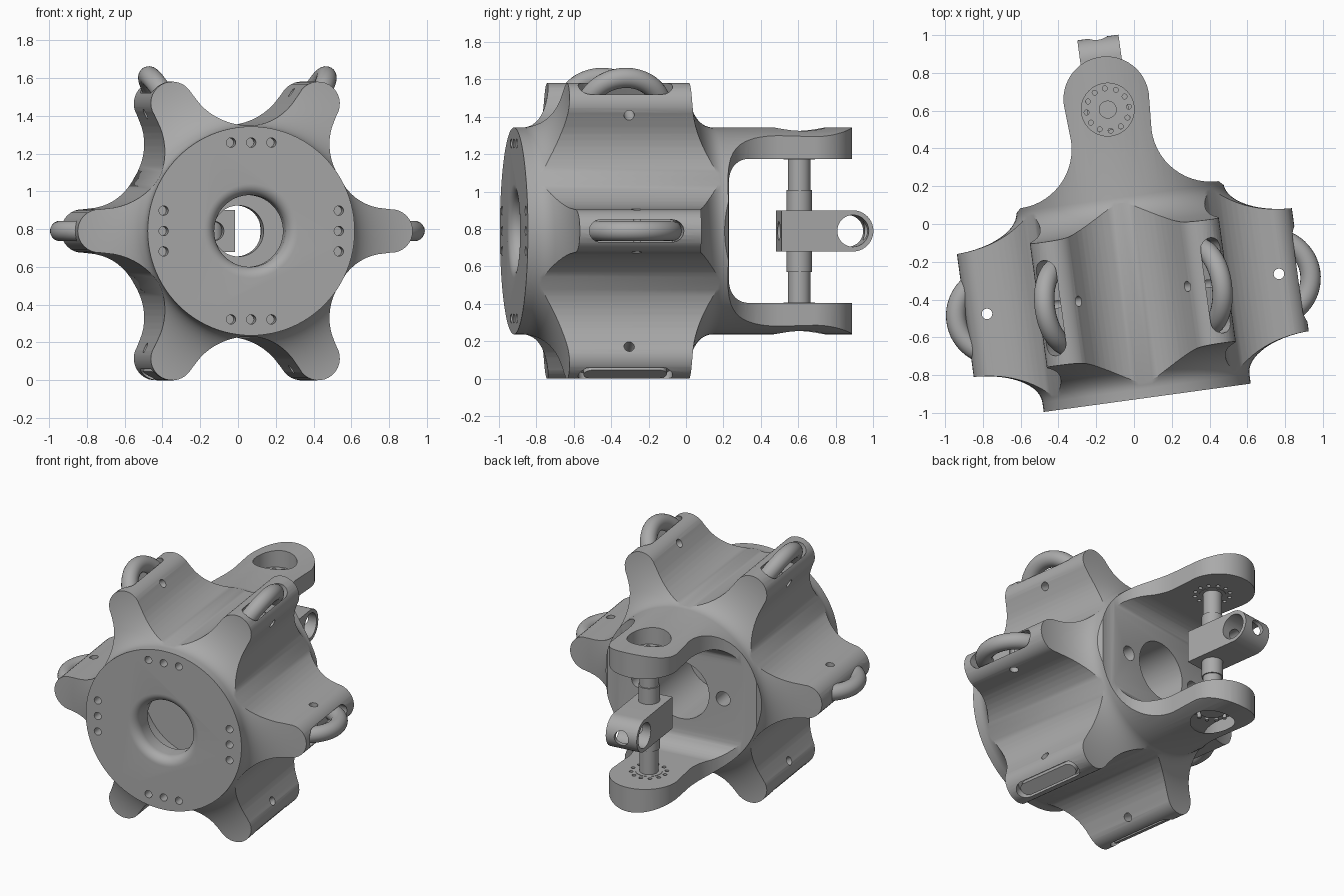
import bpy, bmesh
from math import sin, cos, pi, radians
from mathutils import Matrix, Vector

if "Cube" in bpy.data.objects:
    bpy.data.objects.remove(bpy.data.objects["Cube"], do_unlink=True)

grey = bpy.data.materials.new("Machined Grey")
grey.use_nodes = True
grey.diffuse_color = (0.4, 0.4, 0.4, 1)
grey.node_tree.nodes["Principled BSDF"].inputs["Base Color"].default_value = (0.4, 0.4, 0.4, 1)

# Hub frame: y runs along the hub axis from the front face, z is up
PLACE = Matrix.Translation((0.07, -0.92, 0.79)) @ Matrix.Rotation(radians(7.8), 4, "Z")
X, Y, Z = Vector((1, 0, 0)), Vector((0, 1, 0)), Vector((0, 0, 1))
LOBES = [i * pi / 3 for i in range(6)]
PIN_Y = 1.54


def finish(name, bm):
    bmesh.ops.recalc_face_normals(bm, faces=bm.faces)
    mesh = bpy.data.meshes.new(name)
    bm.to_mesh(mesh)
    bm.free()
    mesh.materials.append(grey)
    ob = bpy.data.objects.new(name, mesh)
    bpy.context.scene.collection.objects.link(ob)
    return ob


def prism(name, points, a, b, direction, lo, hi):
    """Extrude an outline drawn on axes a and b."""
    bm = bmesh.new()
    face = bm.faces.new([bm.verts.new(a * p + b * q + direction * lo) for p, q in points])
    new = bmesh.ops.extrude_face_region(bm, geom=[face])["geom"]
    bmesh.ops.translate(bm, vec=direction * (hi - lo),
                        verts=[v for v in new if isinstance(v, bmesh.types.BMVert)])
    return finish(name, bm)


def lathe(name, profile, n=96):
    """Turn (radius, y) points around the hub axis."""
    bm = bmesh.new()
    rings = [[bm.verts.new((r * cos(2 * pi * i / n), y, r * sin(2 * pi * i / n)))
              for i in range(n)] for r, y in profile]
    for low, high in zip(rings, rings[1:]):
        for i in range(n):
            j = (i + 1) % n
            bm.faces.new((low[i], low[j], high[j], high[i]))
    bm.faces.new(rings[0])
    bm.faces.new(rings[-1])
    return finish(name, bm)


def rods(name, items, n=24):
    """Cylinders given as (centre, direction, radius, length)."""
    bm = bmesh.new()
    for p, d, r, length in items:
        m = Matrix.Translation(p) @ d.to_track_quat("Z", "Y").to_matrix().to_4x4()
        bmesh.ops.create_cone(bm, cap_ends=True, segments=n, radius1=r, radius2=r,
                              depth=length, matrix=m)
    return finish(name, bm)


def carve(ob, tool, op="DIFFERENCE"):
    mod = ob.modifiers.new("carve", "BOOLEAN")
    mod.operation, mod.solver, mod.object = op, "EXACT", tool
    bpy.context.view_layer.objects.active = ob
    bpy.ops.object.modifier_apply(modifier=mod.name)
    bpy.data.objects.remove(tool, do_unlink=True)


def arc(cx, cy, r, start, end, n, ry=None):
    return [(cx + r * cos(start + (end - start) * i / n),
             cy + (ry or r) * sin(start + (end - start) * i / n)) for i in range(n + 1)]


def radial(angle):
    return Vector((cos(angle), 0, sin(angle)))


def tangent(angle):
    return Vector((-sin(angle), 0, cos(angle)))


# Six-lobed cross-section: rounded tips joined by tangent valleys
TIP_R, TIP = 0.78, 0.115
VAL_D, VAL = 0.88, 0.322
star = []
tip_c = Vector((TIP_R, 0))
val_c = Vector((VAL_D * cos(pi / 6), VAL_D * sin(pi / 6)))
lean = (val_c - tip_c).to_2d()
touch = Vector((1, 0)).angle(lean)
for a in LOBES:
    local = arc(TIP_R, 0, TIP, -touch, touch, 16)
    back = touch + pi
    local += arc(val_c.x, val_c.y, VAL, back, 2 * (pi + pi / 6) - back, 20)[1:-1]
    star += [(x * cos(a) - z * sin(a), x * sin(a) + z * cos(a)) for x, z in local]
body = prism("hub_and_fork", star, X, Z, Y, 0, 1.83)

# Turned envelope: front disc, flared shoulders, rear barrel
turned = [(0.553, -0.01), (0.553, 0.05)]
turned += arc(0.92, 0.05, 0.367, pi, pi / 2, 14, 0.184)[1:]
turned += arc(0.92, 1.07, 0.367, -pi / 2, -pi, 14, 0.18)
turned += [(0.553, 1.9)]
turned[0] = (0.553, 0.0)
carve(body, lathe("envelope", turned), "INTERSECT")

# Plan outline of the fork: flare, waist and rounded end
half = [(1.2, -0.1), (1.2, 1.05), (0.56, 1.055)]
half += arc(0.53, 1.40, 0.315, -pi / 2, -pi, 14)
half += arc(0, 1.595, 0.227, 0, pi / 2, 16)
outline = half + [(-x, y) for x, y in reversed(half[:-1])]
carve(body, prism("fork_plan", outline, X, Y, Z, -1.2, 1.2), "INTERSECT")

# Fork slot with filleted inner corners
lower = arc(1.23, -0.255, 0.13, -pi / 2, -pi, 10)
slot = [(2.3, -0.385)] + lower + [(y, -z) for y, z in reversed(lower)] + [(2.3, 0.385)]
carve(body, prism("fork_slot", slot, Y, Z, X, -1, 1))

# Central bore: rounded mouth, inner chamber, stepped rear opening
bore = [(0.25, -0.05)] + [(0.25 - 0.06 * sin(t), 0.06 - 0.06 * cos(t))
                          for t in [i * pi / 16 for i in range(9)]]
bore += [(0.19, 0.15), (0.4, 0.15), (0.4, 0.5), (0.135, 0.5),
         (0.135, 0.6), (0.2, 0.6), (0.2, 1.2)]
carve(body, lathe("bore_cutter", bore, 64))

# Bolt holes in the disc, cross holes in the lobes, cable holes in the rear wall
holes = []
for k in (-0.108, 0, 0.108):
    for s in (-0.468, 0.468):
        holes += [((k, 0, s), Y, 0.025, 0.16), ((s, 0, k), Y, 0.025, 0.16)]
holes += [(radial(a) * TIP_R + Y * 0.555, tangent(a), 0.028, 0.36) for a in LOBES]
holes += [((s, 0.85, 0), Y, 0.05, 0.9) for s in (-0.3, 0.3)]
carve(body, rods("hole_cutter", holes, 20))

# Rounded slots in the lobe tips
for a in LOBES:
    depth = 0.8 if radial(a).z > -0.1 else 0.845
    pill = arc(0.735, 0, 0.06, -pi / 2, pi / 2, 8) + arc(0.345, 0, 0.06, pi / 2, 3 * pi / 2, 8)
    carve(body, prism("tip_slot", pill, Y, tangent(a), radial(a), depth, 1.1))

# Bearing pockets in the fork arms, with a ring of small holes in each floor
carve(body, rods("pocket_cutter", [((0, PIN_Y, s * 0.635), Z, 0.14, 0.4) for s in (-1, 1)], 48))
ring = [((0.113 * cos(t), PIN_Y + 0.113 * sin(t), s * 0.41), Z, 0.013, 0.12)
        for s in (-1, 1) for t in [i * pi / 6 for i in range(12)]]
ring += [((0, PIN_Y, s * 0.41), Z, 0.08, 0.12) for s in (-1, 1)]
carve(body, rods("ring_cutter", ring, 20))

parts = [body]

# Curved grab handles on the four upper lobes
for i, a in enumerate(LOBES[:4]):
    bm = bmesh.new()
    n, m = 64, 20
    grid = []
    for j in range(n):
        t = 2 * pi * j / n
        out = radial(a) * cos(t) + Y * sin(t)
        centre = radial(a) * 0.735 + Y * 0.54 + out * 0.21
        grid.append([bm.verts.new(centre + 0.054 * (out * cos(2 * pi * k / m)
                     + tangent(a) * sin(2 * pi * k / m))) for k in range(m)])
    for j in range(n):
        for k in range(m):
            p, q = grid[j], grid[(j + 1) % n]
            bm.faces.new((p[k], q[k], q[(k + 1) % m], p[(k + 1) % m]))
    parts.append(finish(f"grab_handle_{i + 1}", bm))

# Low bars inside the two bottom slots
for i, a in enumerate(LOBES[4:]):
    pill = arc(0.72, 0, 0.045, -pi / 2, pi / 2, 8) + arc(0.36, 0, 0.045, pi / 2, 3 * pi / 2, 8)
    parts.append(prism(f"folded_bar_{i + 1}", pill, Y, tangent(a), radial(a), 0.8, 0.885))

# Pivot pin, its sleeves and end collars
pin = rods("pivot_pin", [((0, PIN_Y, 0), Z, 0.06, 0.88)], 32)
carve(pin, rods("pin_bore", [((0, PIN_Y, s * 0.45), Z, 0.045, 0.2) for s in (-1, 1)], 24))
parts.append(pin)
for side, s in (("upper", 1), ("lower", -1)):
    parts.append(rods(f"{side}_sleeve", [((0, PIN_Y, s * 0.16), Z, 0.068, 0.12)], 32))
    collar = rods(f"{side}_collar", [((0, PIN_Y, s * 0.41), Z, 0.085, 0.055)], 32)
    carve(collar, rods("collar_bore", [((0, PIN_Y, s * 0.41), Z, 0.06, 0.2)], 32))
    parts.append(collar)

# Swivel tongue with a cross eye and an end bore
tongue_pts = [(1.43, -0.11)] + arc(1.815, 0, 0.11, -pi / 2, pi / 2, 20) + [(1.43, 0.11)]
tongue = prism("swivel_tongue", tongue_pts, Y, Z, X, -0.11, 0.11)
carve(tongue, rods("eye_cutter", [((0, 1.815, 0), X, 0.085, 0.5)], 40))
carve(tongue, rods("end_cutter", [((0, 1.68, 0), Y, 0.05, 0.6)], 32))
parts.append(tongue)

# Place everything and smooth the curved faces
bpy.ops.object.select_all(action="DESELECT")
for ob in parts:
    ob.data.transform(PLACE)
    ob.select_set(True)
    bpy.context.view_layer.objects.active = ob
bpy.ops.object.shade_smooth_by_angle(angle=radians(30))
